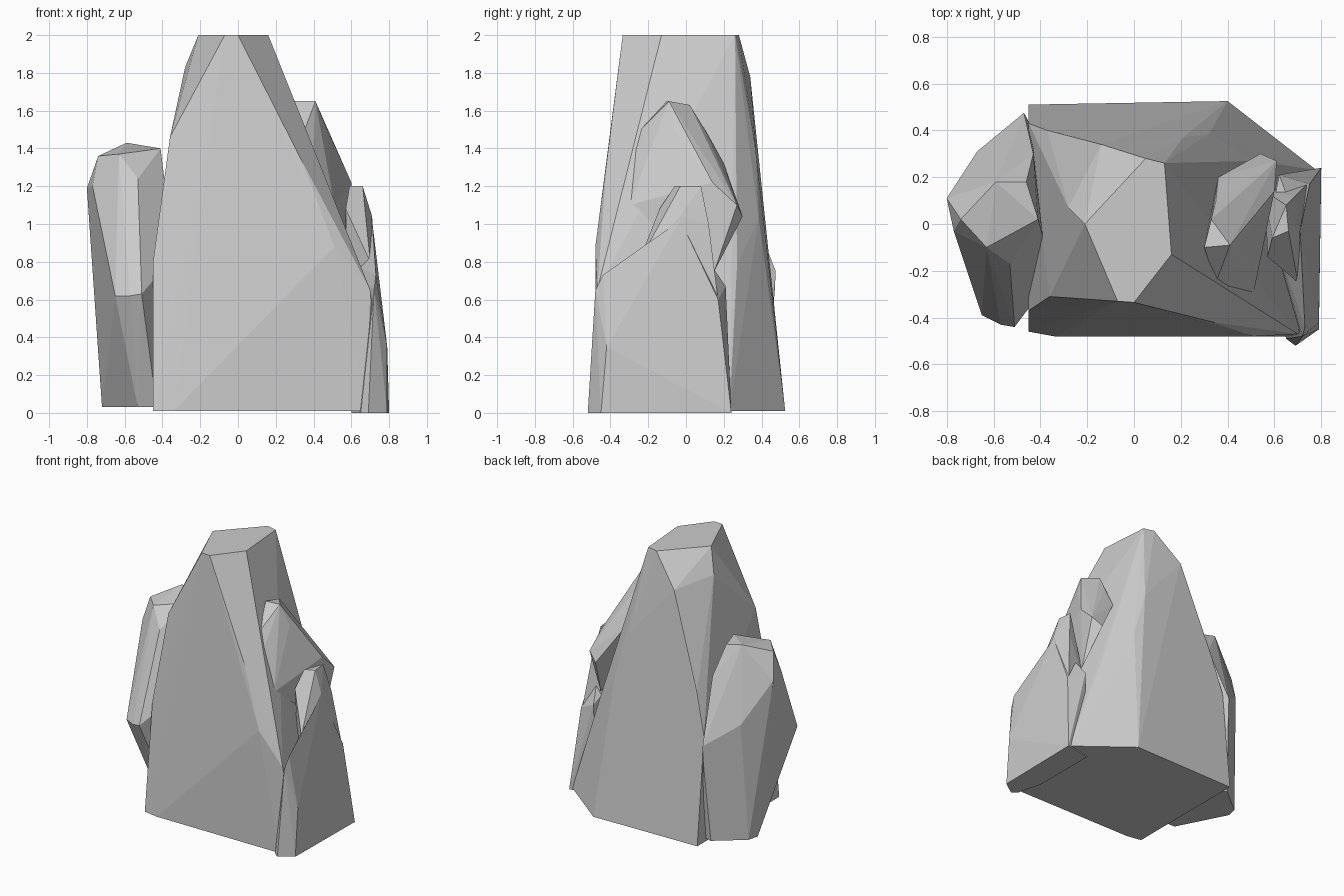
import bpy, bmesh, math


def rock(name, points):
    """Faceted boulder: convex hull around a few key corners, flat facets merged."""
    bm = bmesh.new()
    for p in points:
        bm.verts.new(p)
    bmesh.ops.convex_hull(bm, input=bm.verts[:])
    loose = [v for v in bm.verts if not v.link_faces]
    bmesh.ops.delete(bm, geom=loose, context='VERTS')
    bmesh.ops.dissolve_limit(bm, angle_limit=math.radians(3),
                             verts=bm.verts[:], edges=bm.edges[:])
    bmesh.ops.recalc_face_normals(bm, faces=bm.faces[:])
    me = bpy.data.meshes.new(name)
    bm.to_mesh(me)
    bm.free()
    ob = bpy.data.objects.new(name, me)
    bpy.context.collection.objects.link(ob)
    return ob


# Tall central rock with a flat crown
rock("main_rock", [
    (-0.45, -0.46, 0.01), (-0.34, -0.48, 0.01), (0.68, -0.48, 0.01),
    (0.78, -0.40, 0.01), (0.78, 0.23, 0.01), (0.40, 0.525, 0.01), (-0.45, 0.51, 0.01),
    (-0.45, -0.37, 0.80), (0.51, -0.48, 0.88), (0.70, -0.47, 0.65),
    (0.52, 0.27, 0.78), (0.32, 0.385, 1.03), (-0.45, 0.43, 0.80),
    (0.34, -0.42, 1.33), (-0.36, -0.31, 1.46), (-0.37, 0.40, 1.10),
    (0.21, 0.37, 1.38), (-0.14, 0.34, 1.78), (-0.28, 0.07, 1.83),
    (-0.07, -0.33, 2), (0, -0.335, 2), (0.16, -0.13, 2),
    (0.13, 0.26, 2), (0.05, 0.28, 2), (-0.21, 0.0, 2)])

# Slab on the left, undercut below its front
rock("left_rock", [
    (-0.72, 0.18, 0.03), (-0.70, 0.26, 0.03), (-0.53, -0.19, 0.03),
    (-0.43, -0.19, 0.03), (-0.43, 0.40, 0.03), (-0.50, 0.42, 0.03),
    (-0.65, -0.39, 0.62), (-0.57, -0.43, 0.62), (-0.51, -0.44, 0.63),
    (-0.45, -0.36, 0.70), (-0.47, 0.475, 0.75), (-0.47, 0.47, 0.65),
    (-0.67, 0.31, 0.90), (-0.80, 0.11, 1.19), (-0.77, -0.03, 1.20),
    (-0.74, 0.02, 1.36), (-0.63, -0.10, 1.37), (-0.53, -0.17, 1.24),
    (-0.39, -0.05, 1.24), (-0.41, 0.02, 1.40), (-0.46, 0.18, 1.40),
    (-0.59, 0.18, 1.43), (-0.43, 0.30, 1.20)])

# Leaning shard high on the right
rock("upper_right_shard", [
    (0.30, -0.10, 1.65), (0.41, -0.09, 1.65), (0.33, 0.02, 1.63),
    (0.35, 0.10, 1.50), (0.47, -0.06, 1.50), (0.35, -0.25, 1.49),
    (0.40, -0.30, 1.34), (0.51, -0.30, 1.10), (0.60, 0.14, 1.22),
    (0.61, 0.27, 1.10), (0.54, 0.30, 1.04), (0.36, 0.20, 1.32),
    (0.60, 0.15, 0.75), (0.40, 0.00, 1.10)])

# Low outcrop on the right: thin peak and broad foot
rock("lower_right_peak", [
    (0.59, -0.06, 1.20), (0.66, -0.03, 1.20), (0.65, 0.08, 1.20),
    (0.71, -0.03, 1.04), (0.69, 0.12, 1.00), (0.57, -0.14, 1.08),
    (0.58, -0.12, 0.60), (0.70, -0.25, 0.80), (0.74, 0.17, 0.60), (0.56, 0.14, 0.60)])
rock("lower_right_foot", [
    (0.65, -0.49, 0.0), (0.69, -0.52, 0.0), (0.79, -0.45, 0.0),
    (0.80, 0.24, 0.0), (0.60, 0.20, 0.0), (0.60, -0.30, 0.0),
    (0.79, -0.42, 0.35), (0.72, -0.48, 0.65), (0.73, -0.44, 0.73),
    (0.71, -0.03, 1.02), (0.75, 0.17, 0.60), (0.62, 0.21, 0.67), (0.58, 0.0, 0.80)])
